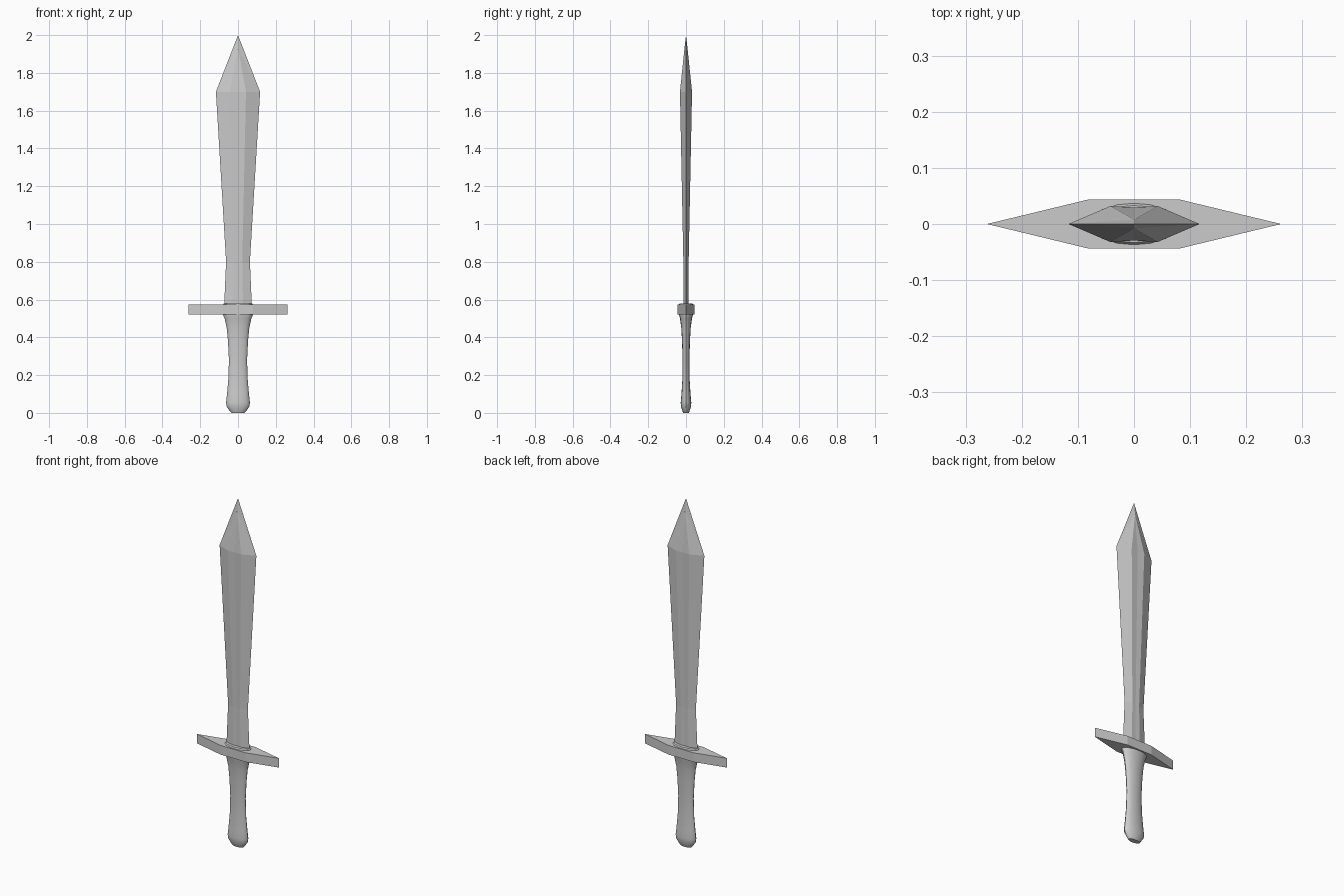
import bpy, bmesh, math

if "Cube" in bpy.data.objects:
    bpy.data.objects.remove(bpy.data.objects["Cube"])


def make_object(name, bm):
    bmesh.ops.recalc_face_normals(bm, faces=bm.faces)
    mesh = bpy.data.meshes.new(name)
    bm.to_mesh(mesh)
    bm.free()
    ob = bpy.data.objects.new(name, mesh)
    bpy.context.collection.objects.link(ob)
    return ob


def loft(name, rings, cap_top=True):
    """Skin a stack of equal-length rings; returns bmesh and its vertex rings."""
    bm = bmesh.new()
    loops = [[bm.verts.new(p) for p in ring] for ring in rings]
    n = len(loops[0])
    for a, b in zip(loops, loops[1:]):
        for i in range(n):
            j = (i + 1) % n
            bm.faces.new((a[i], a[j], b[j], b[i]))
    bm.faces.new(loops[0][::-1])
    if cap_top:
        bm.faces.new(loops[-1])
    return bm, loops


# Blade: eight-sided section with a shallow groove down each flat
def blade_ring(z, w, t):
    r, g = 0.36 * w, 0.92 * t
    return [(-w, 0, z), (-r, -t, z), (0, -g, z), (r, -t, z),
            (w, 0, z), (r, t, z), (0, g, z), (-r, t, z)]


bm, loops = loft("blade", [blade_ring(0.55, 0.074, 0.014),
                           blade_ring(0.80, 0.063, 0.014),
                           blade_ring(1.70, 0.117, 0.032)], cap_top=False)
top = loops[-1]
tip = bm.verts.new((0, 0, 2.0))
for k in (0, 4):
    # the three ridges merge just under the tip
    merge = bm.verts.new((0, -0.008 if k == 0 else 0.008, 1.93))
    ring = [top[(k + i) % 8] for i in range(5)]
    bm.faces.new((ring[0], ring[1], merge))
    bm.faces.new((ring[0], merge, tip))
    bm.faces.new((ring[1], ring[2], merge))
    bm.faces.new((ring[2], ring[3], merge))
    bm.faces.new((ring[3], ring[4], merge))
    bm.faces.new((merge, ring[4], tip))
make_object("blade", bm)

# Crossguard: flat stretched hexagon
outline = [(-0.262, 0), (-0.08, -0.044), (0.08, -0.044),
           (0.262, 0), (0.08, 0.044), (-0.08, 0.044)]
bm, _ = loft("crossguard", [[(x, y, z) for x, y in outline] for z in (0.52, 0.573)])
make_object("crossguard", bm)

# Grip: oval sections (z, half width, half depth), ending in a collar above the guard
profile = [(0.0, 0.035, 0.015), (0.012, 0.045, 0.020), (0.035, 0.061, 0.027),
           (0.055, 0.063, 0.028), (0.10, 0.058, 0.024), (0.18, 0.051, 0.019),
           (0.28, 0.048, 0.018), (0.38, 0.053, 0.021), (0.45, 0.060, 0.025),
           (0.50, 0.071, 0.032), (0.52, 0.080, 0.037), (0.575, 0.080, 0.037),
           (0.58, 0.074, 0.033)]
N = 16
angles = [2 * math.pi * i / N for i in range(N)]
bm, _ = loft("grip", [[(a * math.cos(t), b * math.sin(t), z) for t in angles]
                      for z, a, b in profile])
grip = make_object("grip", bm)
bpy.context.view_layer.objects.active = grip
grip.select_set(True)
bpy.ops.object.shade_smooth_by_angle(angle=math.radians(40))
